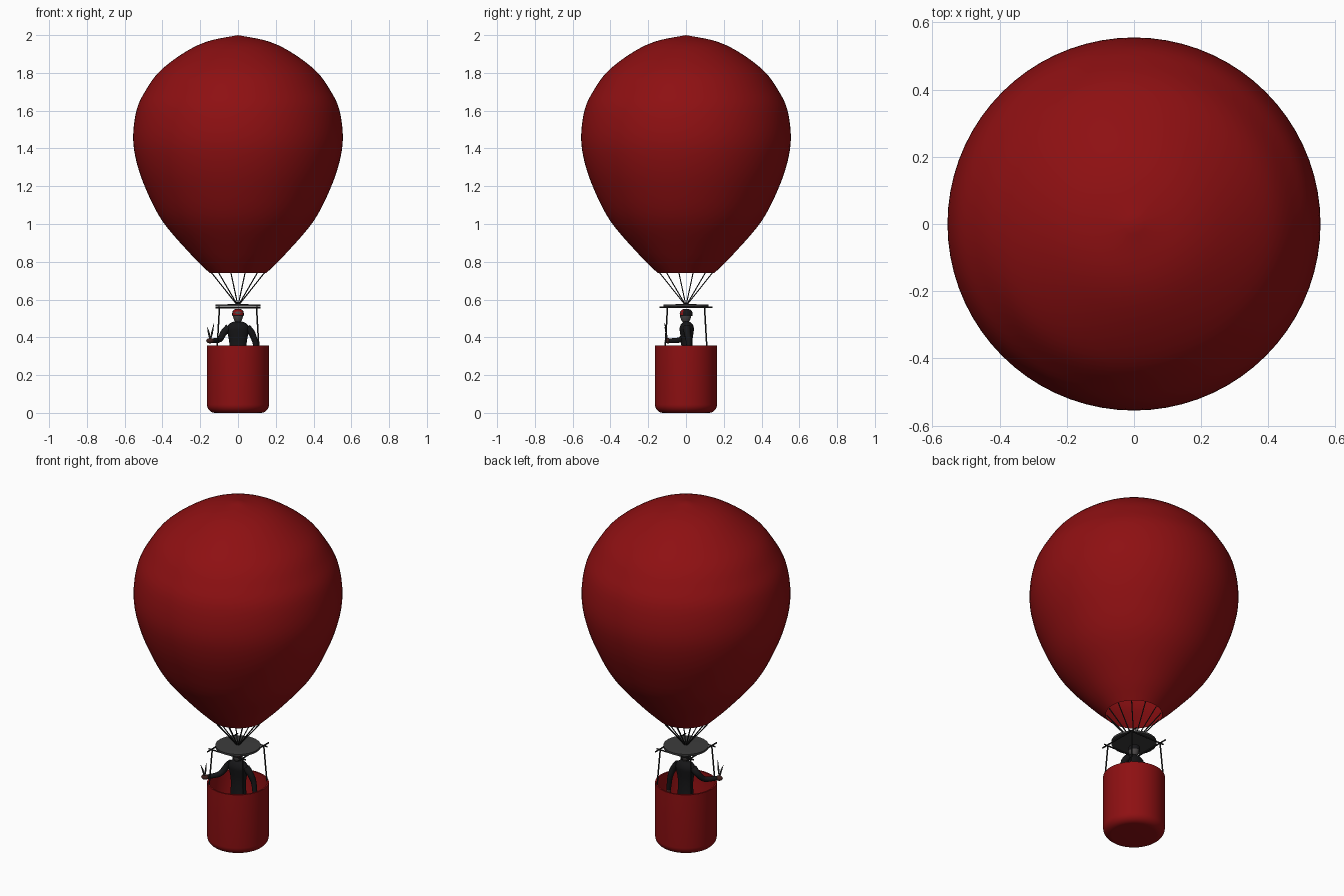
import bpy, bmesh, math
from mathutils import Vector

if "Cube" in bpy.data.objects:
    bpy.data.objects.remove(bpy.data.objects["Cube"])


def material(name, rgb):
    m = bpy.data.materials.new(name)
    m.diffuse_color = (*rgb, 1)
    m.use_nodes = True
    m.node_tree.nodes["Principled BSDF"].inputs["Base Color"].default_value = m.diffuse_color
    return m


RED = material("deep red", (0.27, 0.005, 0.006))
GREY = material("dark grey", (0.045, 0.045, 0.045))
BLACK = material("black", (0.008, 0.008, 0.009))
ROPE = material("rope charcoal", (0.015, 0.015, 0.015))
SKIN = material("grey skin", (0.07, 0.065, 0.065))
GLOVE = material("dark brown", (0.05, 0.015, 0.012))


def finish(name, bm, mat, angle=40):
    bmesh.ops.recalc_face_normals(bm, faces=bm.faces)
    me = bpy.data.meshes.new(name)
    bm.to_mesh(me)
    bm.free()
    ob = bpy.data.objects.new(name, me)
    bpy.context.collection.objects.link(ob)
    me.materials.append(mat)
    bpy.ops.object.select_all(action='DESELECT')
    ob.select_set(True)
    bpy.context.view_layer.objects.active = ob
    bpy.ops.object.shade_smooth_by_angle(angle=math.radians(angle))
    return ob


def smooth_path(pts, n=5):
    # Catmull-Rom through the points
    p = [Vector(q) for q in pts]
    p = [2 * p[0] - p[1]] + p + [2 * p[-1] - p[-2]]
    out = []
    for i in range(1, len(p) - 2):
        a, b, c, d = p[i - 1:i + 3]
        for k in range(n):
            t = k / n
            out.append(0.5 * (2 * b + (c - a) * t + (2 * a - 5 * b + 4 * c - d) * t * t
                              + (3 * b - a - 3 * c + d) * t ** 3))
    return out + [p[-2]]


def lathe(name, profile, mat, steps=64, center=(0, 0), squash=1.0, angle=40):
    bm = bmesh.new()
    vs = [bm.verts.new((max(r, 0), 0, z)) for r, z in profile]
    es = [bm.edges.new(e) for e in zip(vs, vs[1:])]
    bmesh.ops.spin(bm, geom=vs + es, cent=(0, 0, 0), axis=(0, 0, 1),
                   angle=2 * math.pi, steps=steps, use_duplicate=False)
    bmesh.ops.remove_doubles(bm, verts=bm.verts, dist=1e-5)
    for v in bm.verts:
        v.co = (v.co.x + center[0], v.co.y * squash + center[1], v.co.z)
    return finish(name, bm, mat, angle)


def tube(name, pts, radii, mat, sides=8):
    # Tapered tube through the points
    bm = bmesh.new()
    pts = [Vector(p) for p in pts]
    rings = []
    for i, p in enumerate(pts):
        d = pts[min(i + 1, len(pts) - 1)] - pts[max(i - 1, 0)]
        q = Vector((0, 0, 1)).rotation_difference(d.normalized())
        r = radii[i] if isinstance(radii, (list, tuple)) else radii
        rings.append([bm.verts.new(p + q @ Vector((r * math.cos(a), r * math.sin(a), 0)))
                      for a in (2 * math.pi * k / sides for k in range(sides))])
    for a, b in zip(rings, rings[1:]):
        for k in range(sides):
            j = (k + 1) % sides
            bm.faces.new((a[k], a[j], b[j], b[k]))
    bm.faces.new(rings[0])
    bm.faces.new(rings[-1])
    return finish(name, bm, mat, 50)


# Envelope, open at the mouth
env = [(0.15, 0.74), (0.255, 0.845), (0.40, 1.015), (0.49, 1.19), (0.54, 1.34), (0.555, 1.47),
       (0.535, 1.61), (0.487, 1.71), (0.413, 1.81), (0.285, 1.907), (0.16, 1.967), (0, 2.0)]
lathe("balloon_envelope", smooth_path(env), RED, 72)

# Basket with a rounded bottom and a hollow inside
corner = [(0.12 + 0.044 * math.sin(a), 0.044 - 0.044 * math.cos(a))
          for a in (math.pi / 2 * k / 8 for k in range(9))]
lathe("basket", [(0, 0)] + corner + [(0.164, 0.356), (0.155, 0.356), (0.155, 0.05),
                                     (0.14, 0.02), (0, 0.02)], RED, 64)

# Load disc and the ropes fanning up to the mouth
lathe("load_disc", [(0, 0.562), (0.12, 0.562), (0.12, 0.573), (0, 0.577)], GREY, 48)
for i in range(12):
    a = math.radians(15 + 30 * i)
    c, s = math.cos(a), math.sin(a)
    tube(f"mouth_rope_{i}", [(0.005 * c, 0.005 * s, 0.572), (0.145 * c, 0.145 * s, 0.742)],
         0.003, ROPE, 6)

# Crossed bars under the disc and the four basket ropes
for s in (-1, 1):
    tube("bar_side", [(0.1 * s, -0.14, 0.559), (0.1 * s, 0.14, 0.559)], 0.004, ROPE)
    tube("bar_cross", [(-0.12, 0.1 * s, 0.556), (0.12, 0.1 * s, 0.556)], 0.004, ROPE)
    for t in (-1, 1):
        tube("basket_rope", [(0.098 * s, 0.098 * t, 0.56), (0.11 * s, 0.11 * t, 0.352)],
             0.004, ROPE)

# Pilot: torso, legs, neck, head and cap
torso = [(0, 0.24), (0.046, 0.25), (0.045, 0.33), (0.047, 0.38), (0.056, 0.425),
         (0.059, 0.45), (0.045, 0.472), (0.022, 0.483), (0, 0.485)]
lathe("pilot_coat", smooth_path(torso, 3), BLACK, 24, (0, 0.004), 0.64)
for s in (-1, 1):
    tube("pilot_leg", [(0.024 * s, 0.004, 0.27), (0.026 * s, 0.0, 0.15), (0.028 * s, 0.004, 0.02)],
         [0.025, 0.02, 0.015], BLACK, 12)
tube("pilot_neck", [(0, 0.004, 0.465), (0, 0, 0.50)], 0.015, SKIN, 12)
head = [(0, 0.478), (0.015, 0.483), (0.024, 0.50), (0.028, 0.52), (0.025, 0.538), (0, 0.545)]
lathe("pilot_head", smooth_path(head, 3), SKIN, 20, (0, -0.002), 1.1)
cap = lathe("pilot_cap", smooth_path([(0.030, 0.512), (0.031, 0.522), (0.028, 0.538),
                                      (0.017, 0.548), (0, 0.551)], 3), BLACK, 24, (0, 0.001), 1.1)
cap.data.materials.append(RED)
for f in cap.data.polygons:  # red front panel
    if f.center.y < -0.012 and f.center.z > 0.517:
        f.material_index = 1

# Arms: one reaching over the rim, one hanging
reach = smooth_path([(-0.048, 0.004, 0.452), (-0.075, 0.0, 0.425), (-0.098, -0.03, 0.388),
                     (-0.138, -0.085, 0.382)], 4)
tube("pilot_reaching_arm", reach, [0.021 - 0.009 * i / 12 for i in range(13)], BLACK, 12)
hang = smooth_path([(0.048, 0.004, 0.452), (0.074, 0.008, 0.42), (0.092, 0.015, 0.37),
                    (0.105, 0.01, 0.29)], 4)
tube("pilot_hanging_arm", hang, [0.021 - 0.009 * i / 12 for i in range(13)], BLACK, 12)


def ball(name, center, radii, mat):
    bm = bmesh.new()
    bmesh.ops.create_uvsphere(bm, u_segments=14, v_segments=8, radius=1)
    for v in bm.verts:
        v.co = [c + r * q for c, r, q in zip(center, radii, v.co)]
    finish(name, bm, mat, 80)


ball("pilot_reaching_hand", (-0.148, -0.095, 0.382), (0.021, 0.018, 0.014), GLOVE)
ball("pilot_hanging_hand", (0.106, 0.008, 0.278), (0.012, 0.014, 0.02), GLOVE)

# Open shears held in the hand
for x, z in ((-0.163, 0.455), (-0.127, 0.475)):
    tube("shear_blade", [(-0.147, -0.1, 0.385), (0.5 * (x - 0.147), -0.105, 0.425),
                         (x, -0.113, z)], [0.004, 0.005, 0.001], GREY, 6)
